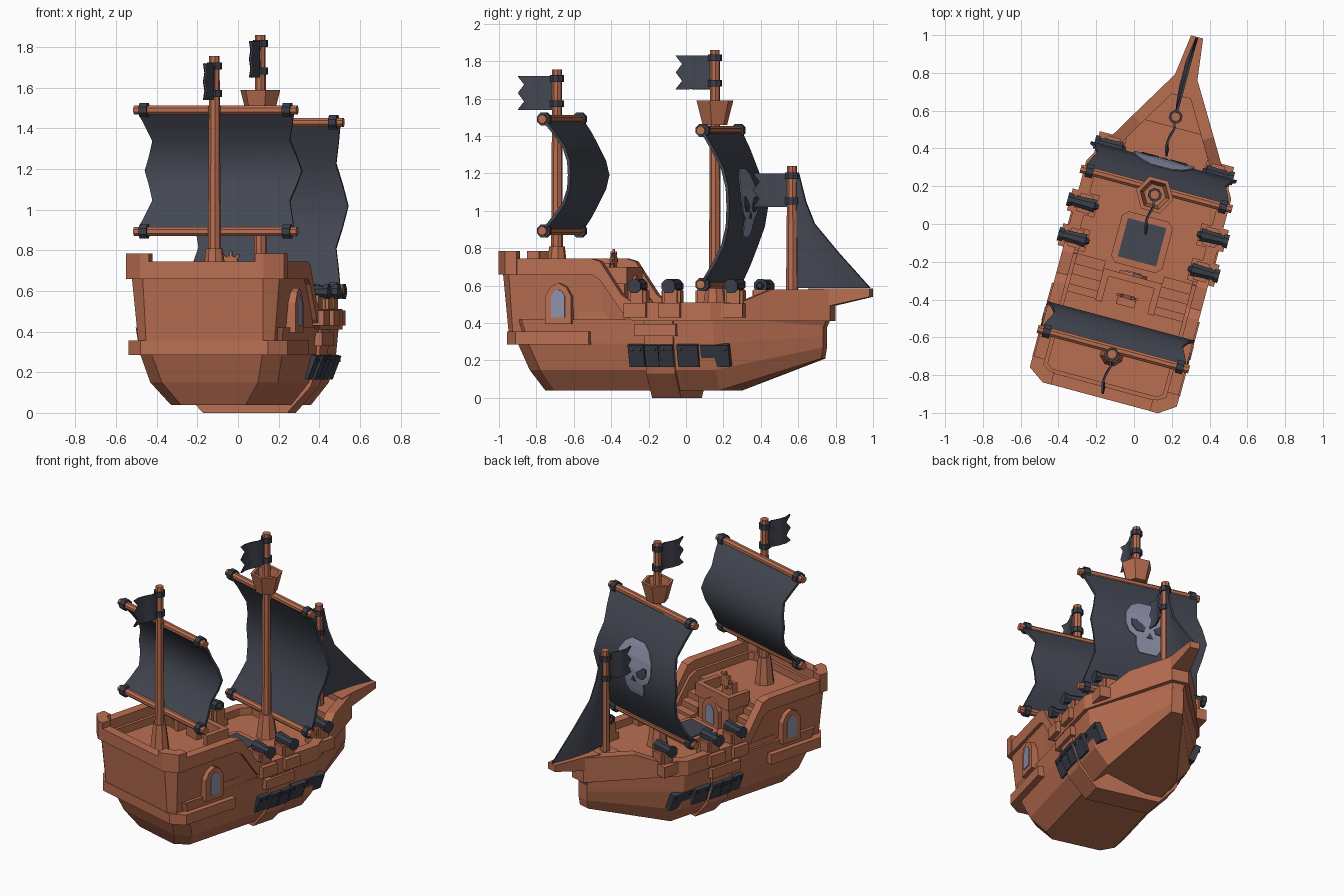
import bpy, bmesh, math
from mathutils import Matrix, Vector

if "Cube" in bpy.data.objects:
    bpy.data.objects.remove(bpy.data.objects["Cube"])

# Everything is modelled in ship space (x = starboard, y = forward), then turned 15 degrees
W = Matrix.Translation((0.0685, 0, 0)) @ Matrix.Rotation(math.radians(-15), 4, 'Z')

def mat(name, c):
    m = bpy.data.materials.new(name)
    m.diffuse_color = (*c, 1)
    m.use_nodes = True
    m.node_tree.nodes["Principled BSDF"].inputs["Base Color"].default_value = m.diffuse_color
    return m
WOOD = mat("wood", (0.485, 0.156, 0.082))
CLOTH = mat("dark cloth", (0.056, 0.063, 0.084))
METAL = mat("dark metal", (0.042, 0.048, 0.065))
PALE = mat("pale grey", (0.27, 0.285, 0.40))

def mesh(name, verts, faces, m, mirror=False, thick=0, smooth=False):
    me = bpy.data.meshes.new(name)
    me.from_pydata([tuple(v) for v in verts], [], faces)
    bm = bmesh.new()
    bm.from_mesh(me)
    bmesh.ops.recalc_face_normals(bm, faces=bm.faces)
    if smooth:
        for f in bm.faces:
            f.smooth = True
        for e in bm.edges:
            e.smooth = not e.is_boundary
    bm.to_mesh(me)
    bm.free()
    me.materials.append(m)
    o = bpy.data.objects.new(name, me)
    bpy.context.collection.objects.link(o)
    o.matrix_world = W
    if mirror:
        o.modifiers.new("mirror", 'MIRROR')
    if thick:
        s = o.modifiers.new("thick", 'SOLIDIFY')
        s.thickness, s.offset = thick, 0
    return o

def loft(name, rings, m, mirror=False):
    n = len(rings[0])
    f = [(k*n+i, k*n+(i+1) % n, (k+1)*n+(i+1) % n, (k+1)*n+i)
         for k in range(len(rings)-1) for i in range(n)]
    f += [tuple(range(n)), tuple(range((len(rings)-1)*n, len(rings)*n))]
    return mesh(name, [p for r in rings for p in r], f, m, mirror)

def prism(name, pts, a, b, axis, m, mirror=False):
    put = {'X': lambda p, q, t: (t, p, q), 'Y': lambda p, q, t: (p, t, q), 'Z': lambda p, q, t: (p, q, t)}[axis]
    return loft(name, [[put(p, q, t) for p, q in pts] for t in (a, b)], m, mirror)

def box(name, x0, x1, y0, y1, z0, z1, m, mirror=False):
    return prism(name, [(x0, y0), (x1, y0), (x1, y1), (x0, y1)], z0, z1, 'Z', m, mirror)

def rod(name, p0, p1, r0, r1, m, n=8, mirror=False):
    p0, p1 = Vector(p0), Vector(p1)
    q = (p1-p0).to_track_quat('Z', 'Y')
    return loft(name, [[p + q @ Vector((r*math.cos((i+.5)*2*math.pi/n), r*math.sin((i+.5)*2*math.pi/n), 0))
                        for i in range(n)] for p, r in ((p0, r0), (p1, r1))], m, mirror)

def sym(half):
    return half + [(-p[0], *p[1:]) for p in reversed(half)]

def grid(name, rows, m, thick, smooth=False):
    n = len(rows[0])
    f = [(k*n+i, k*n+i+1, (k+1)*n+i+1, (k+1)*n+i) for k in range(len(rows)-1) for i in range(n-1)]
    return mesh(name, [p for r in rows for p in r], f, m, thick=thick, smooth=smooth)

def wall(name, half, out, inn, m, lean=0):
    """Closed wall along a mirrored outline of (x, y, bottom, top); lean draws the foot inward."""
    ring, v = sym(half), []
    n = len(ring)
    for i, (x, y, zb, zt) in enumerate(ring):
        p = Vector((x, y))
        d0 = (p-Vector(ring[i-1][:2])).normalized()
        d1 = (Vector(ring[(i+1) % n][:2])-p).normalized()
        k = (d0+d1).normalized()
        nrm = Vector((k.y, -k.x)) / max(0.6, k.dot(d0))
        a, b, c = p+nrm*out, p+nrm*inn, p+nrm*(out-lean)
        v += [(*c, zb), (*a, zt), (*b, zt), (*b, zb)]
    f = [(4*i+j, 4*i+(j+1) % 4, 4*((i+1) % n)+(j+1) % 4, 4*((i+1) % n)+j) for i in range(n) for j in range(4)]
    mesh(name, v, f, m)

# Lower hull: stacked plan outlines
rings = []
for z, us, w, ch, zb, ub in ((.04, -.735, .235, .07, .21, .76), (.15, -.80, .325, .08, .27, .77),
                             (.29, -.855, .362, .08, .33, .77), (.42, -.88, .375, .07, .42, .77)):
    rings.append(sym([(w-ch, us, z), (w, us+ch, z), (w, .25, z), (.04, ub, zb)]))
loft("lower_hull", rings, WOOD)

# Upper walls and the raised rail band
half = [(.31, -.94, .66, .745), (.385, -.885, .66, .745), (.385, -.42, .66, .745), (.385, -.37, .63, .73),
        (.385, -.25, .46, .55), (.385, -.19, .41, .51), (.385, .24, .41, .51), (.295, .39, .41, .515),
        (.212, .53, .41, .58), (.05, .80, .41, .58)]
wall("rail_band", half, .012, -.05, WOOD)
wall("side_wall", [(x, y, .35, zb+.02) for x, y, zb, zt in half], -.008, -.07, WOOD, lean=.03)
prism("stern_post", [(.27, -.953), (.315, -.953), (.403, -.893), (.403, -.83), (.335, -.83), (.335, -.86),
                     (.295, -.885), (.27, -.885)], .66, .785, 'Z', WOOD, True)
prism("stern_band", sym([(.325, -.905), (.405, -.835), (.405, -.43)]), .285, .355, 'Z', WOOD)

# Decks and bowsprit
prism("main_deck", sym([(.36, -.5), (.36, .23), (.04, .77)]), .40, .46, 'Z', WOOD)
prism("quarter_deck", sym([(.29, -.90), (.35, -.86), (.35, -.45)]), .40, .63, 'Z', WOOD)
prism("bow_deck", sym([(.20, .53), (.04, .78)]), .44, .55, 'Z', WOOD)
loft("bowsprit", [[(w, y, z0), (w, y, .585), (-w, y, .585), (-w, y, z0)]
                  for y, w, z0 in ((.70, .09, .48), (.80, .062, .49), (1.025, .033, .54))], WOOD)

# Cabin balcony, door, stairs and helm
box("balcony", -.15, .15, -.46, -.30, .42, .63, WOOD)
box("balcony_front", -.16, .16, -.32, -.285, .61, .70, WOOD)
box("balcony_side", .125, .16, -.46, -.32, .61, .70, WOOD, True)
for i in range(4):
    box("stair_step", .16, .345, -.46, -.41+.055*i, .44, .60-.04*i, WOOD, True)
box("helm_stand", -.05, .05, -.45, -.41, .62, .72, WOOD)
rod("helm_wheel", (0, -.41, .735), (0, -.39, .735), .04, .04, WOOD)
for a in (0, 45, 90, 135):
    d = Vector((math.cos(math.radians(a)), 0, math.sin(math.radians(a)))) * .06
    c = Vector((0, -.40, .735))
    rod("helm_spoke", c-d, c+d, .009, .009, WOOD, 4)

def arch(c, w, z0, z1):
    return [(c-w, z0), (c+w, z0), (c+w, z1-w), (c+.6*w, z1-.3*w), (c, z1), (c-.6*w, z1-.3*w), (c-w, z1-w)]
prism("window_frame", arch(-.60, .072, .395, .615), .34, .403, 'X', WOOD, True)
prism("window_pane", arch(-.60, .038, .43, .58), .402, .408, 'X', PALE, True)
prism("door_frame", arch(0, .075, .45, .655), -.30, -.27, 'Y', WOOD)
prism("door_pane", arch(0, .04, .48, .61), -.27, -.264, 'Y', PALE)

# Deck hatch
c = .03
prism("hatch_frame", [(-.14, -.24+c), (-.14+c, -.24), (.14-c, -.24), (.14, -.24+c), (.14, .04-c), (.14-c, .04),
                      (-.14+c, .04), (-.14, .04-c)], .45, .485, 'Z', WOOD)
box("hatch_cover", -.105, .105, -.205, .005, .483, .491, CLOTH)

# Midship rib and gun port covers
prism("midship_rib", sym([(.215, 0), (.335, .13), (.378, .28), (.388, .41)]), -.13, .03, 'Y', WOOD)
box("rib_cap", .36, .405, -.18, .05, .33, .395, WOOD, True)
for a, b, s in ((-.22, -.135, 0), (-.127, -.052, .01), (-.045, .03, .01), (.05, .165, 0), (.175, .33, -.02)):
    prism("port_cover", [(.28, .175), (.343+s, .165), (.388+s, .28), (.35+s, .29)], a, b, 'Y', METAL, True)
    for y in (a+.02, b-.02):
        box("cover_stud", .36+s, .386+s, y-.007, y+.007, .25, .264, METAL, True)

# Cannons with carriages and sills
for x, y in ((.36, -.17), (.36, .02), (.30, .35)):
    box("gun_sill", x-.08, x+.068, y-.06, y+.06, .43, .505, WOOD, True)
    box("gun_carriage", x-.08, x+.035, y-.035, y+.035, .45, .58, WOOD, True)
    box("gun_cheek", x-.05, x+.02, y-.05, y+.05, .45, .575, WOOD, True)
    rod("gun_barrel", (x-.07, y, .60), (x+.06, y, .597), .038, .028, METAL, mirror=True)
    rod("gun_muzzle", (x+.052, y, .597), (x+.08, y, .597), .036, .040, METAL, mirror=True)
    rod("gun_knob", (x-.09, y, .60), (x-.07, y, .60), .014, .022, METAL, mirror=True)

# Masts with flags
def mast(name, y, z0, z1, ftop):
    rod(name+"_mast", (0, y, z0), (0, y, z1), .033, .026, WOOD)
    for z in (ftop-.03, ftop-.165):
        rod(name+"_flag_ring", (0, y, z), (0, y, z+.035), .037, .037, METAL)
    rows = []
    for k in range(5):
        z = ftop-.18*k/4
        end = .215 if k % 2 == 0 else .18
        rows.append([(.01*math.sin(s*7), y-.02-s*(end-.02), z) for s in (0, .25, .5, .75, 1)])
    grid(name+"_flag", rows, CLOTH, .01, True)
mast("main", .16, .45, 1.86, 1.83)
mast("rear", -.714, .60, 1.755, 1.72)
mast("fore", .587, .52, 1.24, 1.20)
rod("main_mast_foot", (0, .16, .45), (0, .16, .62), .07, .045, WOOD)
rod("rear_mast_foot", (0, -.714, .62), (0, -.714, .81), .065, .042, WOOD)

# Crow's nest: hollow hexagonal bucket
loft("crows_nest", [[(r*math.cos(i*math.pi/3), .16+r*math.sin(i*math.pi/3), z) for i in range(6)]
                    for r, z in ((.068, 1.46), (.102, 1.59), (.08, 1.59), (.06, 1.50))], WOOD)

# Square sails on pairs of yards
def sail_y(y, z, zt, zb):
    return y + .147*math.sin(math.pi*(zt-z)/(zt-zb))
def sail(name, y, zt, zb):
    rows = []
    for k in range(9):
        t = k/8
        z = zt-(zt-zb)*t
        w = .375+.025*(1-4*abs((2*t) % 1-.5))*-1
        rows.append([(w*s, sail_y(y, z, zt, zb), z) for s in (-1, 0, 1)])
    grid(name+"_sail", rows, CLOTH, .016, True)
    for z in (zt, zb):
        rod(name+"_yard", (-.415, y, z), (.415, y, z), .024, .024, WOOD)
        rod(name+"_yard_clamp", (.345, y, z), (.385, y, z), .038, .038, METAL, mirror=True)
        box(name+"_yard_bracket", -.03, .03, y-.04, y, z-.02, z+.02, WOOD)
sail("main", .192, 1.43, .606)
sail("rear", -.686, 1.49, .893)

# Skull emblem laid on the main sail
def plate(name, rows, off, m):
    grid(name, [[(x, sail_y(.192, z, 1.43, .606)+off, z) for x in (a, (a+b)/2, b)] for z, a, b in rows], m, .006)
plate("skull", [(z, -w, w) for z, w in ((1.225, .06), (1.19, .115), (1.12, .16), (1.04, .165), (.985, .14),
                                        (.955, .09), (.90, .085), (.86, .06))], .016, PALE)
for s in (-1, 1):
    plate("skull_eye", [(1.075, s*.09, s*.125), (1.03, s*.03, s*.125), (.995, s*.04, s*.09)], .021, CLOTH)
plate("skull_nose", [(.995, -.003, .003), (.96, -.022, .022)], .021, CLOTH)

# Jib: triangular sail from the fore mast to the bowsprit tip
grid("jib_sail", [[(-.02*math.sin(math.pi*s)*(1.2-z)/.6, .61+(e-.61)*s, z) for s in (0, .33, .67, 1)]
                  for z, e in ((1.2, .625), (1.05, .663), (.93, .712), (.77, .85), (.587, 1.02))], CLOTH, .012, True)
